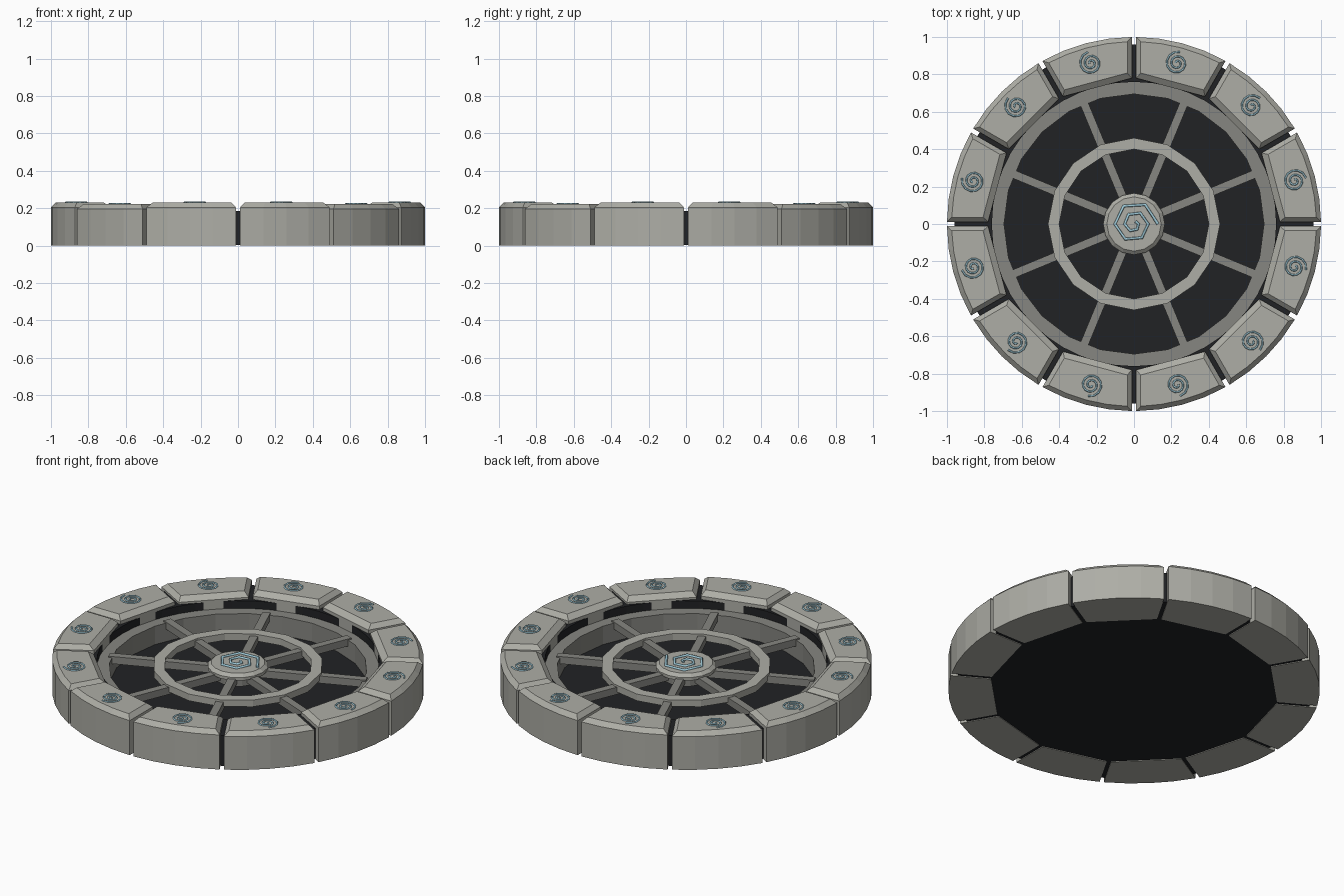
import bpy, bmesh
from math import sin, cos, asin, pi, radians
from mathutils import Matrix

if "Cube" in bpy.data.objects:
    bpy.data.objects.remove(bpy.data.objects["Cube"])


def mat(name, r, g, b):
    m = bpy.data.materials.new(name)
    m.diffuse_color = (r, g, b, 1)
    m.use_nodes = True
    m.node_tree.nodes["Principled BSDF"].inputs["Base Color"].default_value = m.diffuse_color
    return m


STONE = mat("stone", 0.42, 0.42, 0.38)
IRON = mat("dark_stone", 0.24, 0.24, 0.22)
BLACK = mat("shadow", 0.015, 0.016, 0.018)
BLUE = mat("glow_blue", 0.35, 0.6, 0.7)


def loft(name, loops, material, closed=False):
    """Skin a stack of equal-length point loops; cap the ends or join them into a ring."""
    bm = bmesh.new()
    rows = [[bm.verts.new(p) for p in loop] for loop in loops]
    n = len(rows[0])
    pairs = list(zip(rows, rows[1:] + rows[:1]))
    for a, b in (pairs if closed else pairs[:-1]):
        for i in range(n):
            j = (i + 1) % n
            bm.faces.new((a[i], a[j], b[j], b[i]))
    if not closed:
        bm.faces.new(rows[0])
        bm.faces.new(rows[-1])
    bmesh.ops.recalc_face_normals(bm, faces=bm.faces)
    me = bpy.data.meshes.new(name)
    bm.to_mesh(me)
    bm.free()
    me.materials.append(material)
    ob = bpy.data.objects.new(name, me)
    bpy.context.collection.objects.link(ob)
    return ob


def circle(r, z, n, rot=0.0):
    return [(r * cos(2 * pi * i / n + rot), r * sin(2 * pi * i / n + rot), z) for i in range(n)]


def ring(name, r0, r1, z0, z1, n, material, rot=0.0):
    loops = [circle(r, z, n, rot) for r, z in ((r0, z0), (r1, z0), (r1, z1), (r0, z1))]
    return loft(name, loops, material, closed=True)


def stone_outline(gap, r_in, r_out, z, segs=4):
    a0, a1 = asin(gap / r_out), radians(30) - asin(gap / r_out)
    pts = [(r_out * cos(a0 + (a1 - a0) * i / segs), r_out * sin(a0 + (a1 - a0) * i / segs), z)
           for i in range(segs + 1)]
    b = asin(gap / r_in)
    for a in (radians(30) - b, b):
        pts.append((r_in * cos(a), r_in * sin(a), z))
    return pts


def spiral(name, radius, turns, steps, tube, place):
    cu = bpy.data.curves.new(name, 'CURVE')
    cu.dimensions = '3D'
    cu.bevel_depth = tube
    cu.bevel_resolution = 1
    cu.use_fill_caps = True
    sp = cu.splines.new('POLY')
    n = int(turns * steps)
    sp.points.add(n)
    for i, p in enumerate(sp.points):
        r = radius * (1 - 0.88 * i / n)
        a = 2 * pi * i / steps
        p.co = (r * cos(a), r * sin(a), 0, 1)
    cu.materials.append(BLUE)
    ob = bpy.data.objects.new(name, cu)
    bpy.context.collection.objects.link(ob)
    ob.matrix_world = place
    return ob


# rim stones, each with a carved spiral
for k in range(12):
    top = 0.222 if k % 3 == 1 else 0.23
    turn = Matrix.Rotation(radians(30 * k), 4, 'Z')
    ob = loft(f"rim_stone_{k + 1}", [
        stone_outline(0.012, 0.78, 1.0, 0.0),
        stone_outline(0.012, 0.78, 1.0, top - 0.025),
        stone_outline(0.036, 0.808, 0.975, top)], STONE)
    ob.matrix_world = turn
    place = turn @ Matrix.Rotation(radians(15), 4, 'Z') @ Matrix.Translation((0.89, 0, top + 0.001))
    spiral(f"rim_spiral_{k + 1}", 0.062, 2.3, 12, 0.005, place)

# dark mortar in the joints, inner ledge and floor
ring("mortar", 0.76, 0.96, 0.004, 0.185, 48, BLACK)
ring("inner_ledge", 0.695, 0.79, 0.01, 0.14, 24, IRON)
loft("floor", [circle(0.775, 0.004, 24), circle(0.775, 0.03, 24)], BLACK)

# grate: spokes and middle ring
for k in range(8):
    w = 0.022
    ob = loft(f"spoke_{k + 1}", [
        [(x, -w, 0.105), (x, w, 0.105), (x, w, 0.148), (x, -w, 0.148)] for x in (0.08, 0.71)], IRON)
    ob.rotation_euler.z = radians(22.5 + 45 * k)
ring("middle_ring", 0.40, 0.46, 0.12, 0.16, 16, STONE)

# hub: stem, chamfered cap and large spiral
loft("hub_stem", [circle(0.13, 0.09, 16), circle(0.13, 0.145, 16)], IRON)
loft("hub_cap", [circle(0.165, 0.14, 16), circle(0.165, 0.158, 16), circle(0.145, 0.175, 16)], STONE)
spiral("hub_spiral", 0.128, 2.2, 6, 0.008, Matrix.Translation((0, 0, 0.177)))
